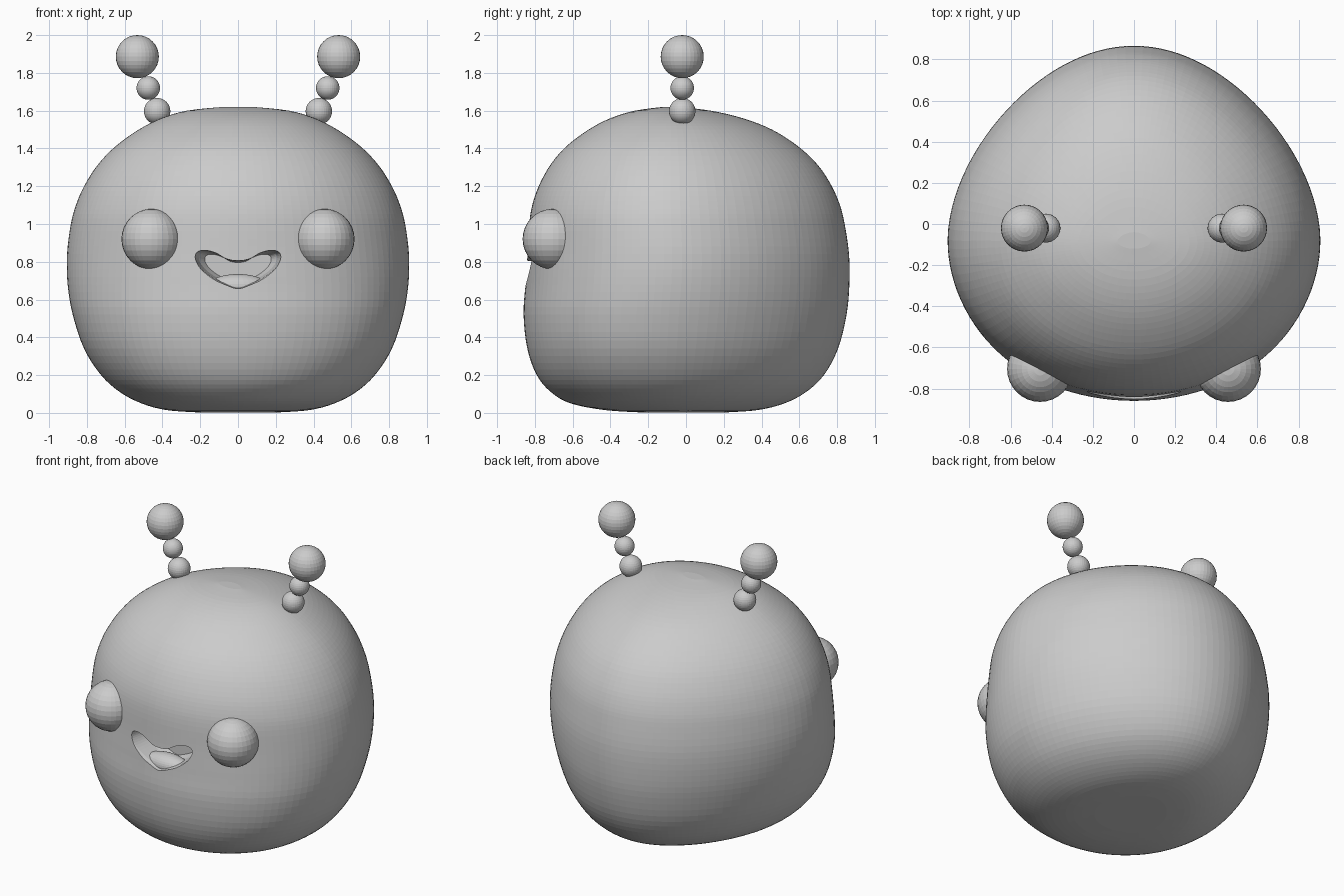
import bpy, bmesh, math

if "Cube" in bpy.data.objects:
    bpy.data.objects.remove(bpy.data.objects["Cube"])

def make_object(name, bm):
    bmesh.ops.recalc_face_normals(bm, faces=bm.faces)
    me = bpy.data.meshes.new(name)
    bm.to_mesh(me)
    bm.free()
    ob = bpy.data.objects.new(name, me)
    bpy.context.collection.objects.link(ob)
    return ob

def loft(name, rings):
    """Skin closed rings of equal length and cap both ends."""
    bm = bmesh.new()
    loops = [[bm.verts.new(p) for p in ring] for ring in rings]
    n = len(loops[0])
    for a, b in zip(loops, loops[1:]):
        for i in range(n):
            bm.faces.new((a[i], a[(i + 1) % n], b[(i + 1) % n], b[i]))
    bm.faces.new(loops[0])
    bm.faces.new(loops[-1])
    return make_object(name, bm)

def ball(name, loc, scale, seg=32):
    bm = bmesh.new()
    bmesh.ops.create_uvsphere(bm, u_segments=seg, v_segments=seg // 2, radius=1)
    bmesh.ops.scale(bm, vec=scale, verts=bm.verts)
    bmesh.ops.translate(bm, vec=loc, verts=bm.verts)
    return make_object(name, bm)

def spline(pts, steps, closed=False):
    """Catmull-Rom through tuples of any size."""
    out, n = [], len(pts)
    get = (lambda i: pts[i % n]) if closed else (lambda i: pts[max(0, min(n - 1, i))])
    for i in range(n if closed else n - 1):
        p0, p1, p2, p3 = (get(i + k) for k in (-1, 0, 1, 2))
        for s in range(steps):
            t = s / steps
            out.append(tuple(0.5 * (2 * b + (c - a) * t + (2 * a - 5 * b + 4 * c - d) * t * t
                                    + (3 * b - a - 3 * c + d) * t ** 3)
                             for a, b, c, d in zip(p0, p1, p2, p3)))
    if not closed:
        out.append(pts[-1])
    return out

# Body: egg-shaped sections; rows are height, front y, back y, half width
rows = [(.003, -.25, .22, .22), (.015, -.43, .38, .38), (.05, -.61, .52, .51),
        (.11, -.715, .635, .625), (.2, -.79, .73, .725), (.34, -.84, .805, .815),
        (.52, -.86, .85, .875), (.68, -.85, .865, .902), (.84, -.839, .863, .905),
        (1.0, -.83, .84, .885), (1.1, -.814, .815, .858), (1.2, -.78, .772, .815),
        (1.31, -.72, .70, .745), (1.41, -.635, .595, .65), (1.5, -.515, .455, .525),
        (1.56, -.40, .30, .405), (1.6, -.27, .13, .27), (1.62, -.12, -.04, .08)]

def section(z, front, back, w, n=112):
    mid = front + .45 * (back - front)
    d = min(1, abs(z - .35) / .6)
    square = .09 * math.cos(d * math.pi / 2) ** 2
    ring = []
    for i in range(n):
        c, s = math.cos(math.tau * i / n), math.sin(math.tau * i / n)
        if s > 0:
            ring.append((w * c * (1 - .15 * s ** 1.5), mid + (back - mid) * s, z))
        else:
            ring.append((w * c * (1 + square * (-s) ** 1.5), mid + (mid - front) * s, z))
    return ring

body = loft("body", [section(*r) for r in spline(rows, 4)])

# Mouth: smiling hollow cut into the face
half = [(.06, .815), (.12, .848), (.18, .863), (.225, .853), (.233, .815), (.2, .762),
        (.13, .71), (.06, .678)]
outline = [(0, .805)] + half + [(0, .66)] + [(-x, z) for x, z in reversed(half)]
outline = spline(outline, 4, closed=True)
cutter = loft("mouth_cutter", [[(x * k, y, .77 + (z - .77) * k) for x, z in outline]
                               for y, k in ((-1.0, 1.02), (-.84, 1.02), (-.82, .97),
                                            (-.77, .93), (-.70, .88), (-.65, .75))])
cutter.hide_render = True
cutter.hide_set(True)
cut = body.modifiers.new("mouth", 'BOOLEAN')
cut.operation = 'DIFFERENCE'
cut.solver = 'EXACT'
cut.object = cutter

ball("tongue", (0, -.755, .67), (.16, .075, .065))

# Eyes and beaded antennae on both sides
for side, sx in (("left", -1), ("right", 1)):
    ball(side + "_eye", (sx * .457, -.705, .92), (.16, .16, .16))
    for part, x, z, r in (("base", .428, 1.597, .07), ("middle", .475, 1.72, .062),
                          ("tip", .533, 1.886, .114)):
        ball(f"{side}_antenna_{part}", (sx * x, -.02, z), (r, r, r))
